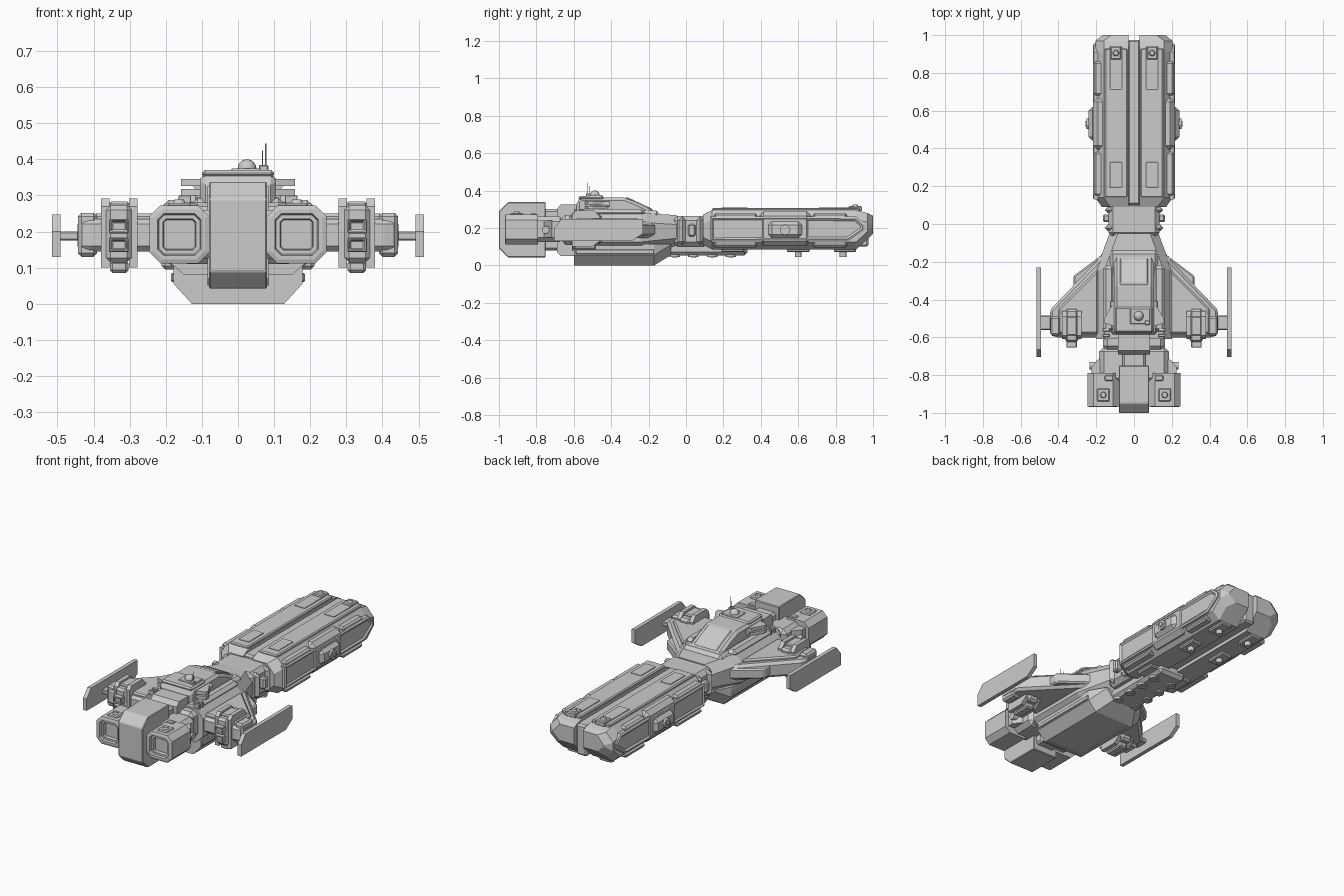
import bpy, bmesh
from mathutils import Vector, Matrix

if "Cube" in bpy.data.objects:
    bpy.data.objects.remove(bpy.data.objects["Cube"])


def make(name, bm, bevel=0, mirror=False):
    bmesh.ops.recalc_face_normals(bm, faces=bm.faces)
    me = bpy.data.meshes.new(name)
    bm.to_mesh(me)
    bm.free()
    ob = bpy.data.objects.new(name, me)
    bpy.context.collection.objects.link(ob)
    if bevel:
        m = ob.modifiers.new("Chamfer", 'BEVEL')
        m.width, m.segments, m.limit_method = bevel, 1, 'ANGLE'
    if mirror:
        ob.modifiers.new("Mirror", 'MIRROR').use_mirror_merge = False
    return ob


def loft(name, rings, bevel=0, mirror=False, steps=(), face_dir=None):
    """Skin equal-length rings; optional inset steps (thickness, depth) on faces toward face_dir."""
    bm = bmesh.new()
    vs = [[bm.verts.new(p) for p in r] for r in rings]
    n = len(rings[0])
    for a, b in zip(vs, vs[1:]):
        for i in range(n):
            bm.faces.new((a[i], a[(i + 1) % n], b[(i + 1) % n], b[i]))
    bm.faces.new(vs[0])
    bm.faces.new(vs[-1])
    bmesh.ops.recalc_face_normals(bm, faces=bm.faces)
    if face_dir:
        fs = [f for f in bm.faces if f.normal.dot(Vector(face_dir)) > 0.99]
        for t, d in steps:
            bmesh.ops.inset_individual(bm, faces=fs, thickness=t, depth=d)
    return make(name, bm, bevel, mirror)


def prism(name, pts, axis, a, b, **kw):
    put = {'x': lambda p, t: (t, p[0], p[1]), 'y': lambda p, t: (p[0], t, p[1]),
           'z': lambda p, t: (p[0], p[1], t)}[axis]
    return loft(name, [[put(p, t) for p in pts] for t in (a, b)], **kw)


def box(name, x0, x1, y0, y1, z0, z1, bevel=0, mirror=False, **kw):
    return prism(name, [(x0, y0), (x1, y0), (x1, y1), (x0, y1)], 'z', z0, z1,
                 bevel=bevel, mirror=mirror, **kw)


def disc(name, c, r, h, axis='z', mirror=False, r2=None, n=12):
    bm = bmesh.new()
    rot = {'x': Matrix.Rotation(1.5708, 4, 'Y'), 'y': Matrix.Rotation(1.5708, 4, 'X'),
           'z': Matrix()}[axis]
    bmesh.ops.create_cone(bm, cap_ends=True, segments=n, radius1=r, radius2=r if r2 is None else r2,
                          depth=h, matrix=Matrix.Translation(c) @ rot)
    return make(name, bm, 0, mirror)


def sym(pts):
    return pts + [(-x, z) for x, z in reversed(pts)]


# Cargo hull halves
def cargo_ring(y, xo, zb, zt):
    return [(x, y, z) for x, z in ((.03, zb), (xo - .045, zb), (xo, zb + .04),
                                   (xo, zt - .05), (xo - .045, zt), (.03, zt))]


loft("cargo_hull", [cargo_ring(.09, .17, .11, .27), cargo_ring(.14, .205, .085, .295),
                    cargo_ring(.91, .205, .085, .295), cargo_ring(.97, .205, .14, .28),
                    cargo_ring(1.0, .165, .168, .265)], mirror=True)
box("cargo_spine", -.035, .035, .10, .975, .10, .282, .01)
box("cargo_roof_plate", .035, .155, .14, .93, .28, .306, .006, True)
prism("cargo_side_panel", [(.13, .13), (.87, .13), (.955, .19), (.955, .22), (.91, .26), (.13, .26)],
      'x', .19, .212, mirror=True, steps=((.012, .006), (.012, -.008)), face_dir=(1, 0, 0))
for y0, y1 in ((.15, .38), (.68, .86)):
    box("cargo_shoulder_plate", .15, .212, y0, y1, .245, .278, .01, True)
    box("cargo_lower_plate", .15, .212, y0, y1, .095, .125, .01, True)
box("cargo_clamp", .14, .216, .39, .67, .105, .288, .025, True)
box("docking_port_base", .2, .24, .44, .62, .145, .235, .02, True)
disc("docking_port", (.242, .53, .19), .028, .02, 'x', True)
disc("docking_hub", (.247, .53, .19), .014, .022, 'x', True)
for y0, y1 in ((.71, .94), (.19, .33)):
    box("roof_hatch", .062, .13, y0, y1, .29, .312, .004, True, steps=((.006, -.004),), face_dir=(0, 0, 1))
box("roof_sensor_base", .068, .124, .87, .94, .30, .316, .005, True)
disc("roof_sensor", (.096, .905, .318), .02, .016, mirror=True, r2=.012)
for y in (.25, .60, .85):
    box("belly_hatch", .07, .14, y - .06, y + .06, .07, .1, .006, True)
disc("belly_sensor", (.1, .60, .065), .018, .04, mirror=True)
disc("belly_sensor_fore", (.1, .84, .065), .018, .04, mirror=True)

# Neck between hull and cargo
box("neck", -.135, .135, -.07, .12, .1, .265, .025)
for y in (-.02, .075):
    box("neck_collar", -.155, .155, y - .018, y + .018, .11, .26, .025)
box("neck_coupling", .12, .165, .01, .05, .155, .22, .008, True)
box("neck_keel", -.09, .09, -.13, .33, .052, .13, .018)
for i in range(4):
    disc("keel_port", (.06, -.06 + i * .1, .052), .028, .014, mirror=True)
    disc("keel_port_hub", (.06, -.06 + i * .1, .048), .014, .014, mirror=True)


# Main hull
def hull_ring(y, w, zb, zt):
    return [(x, y, z) for x, z in sym([(w - .05, zb), (w, zb + .045), (w, zt - .05), (w - .045, zt)])]


loft("main_hull", [hull_ring(-.61, .2, .08, .28), hull_ring(-.24, .2, .08, .28),
                   hull_ring(-.05, .13, .10, .268)])
box("hull_shoulder", .10, .165, -.57, -.22, .26, .3, .018, True)


def keel_ring(y, w, zb):
    return [(x, y, z) for x, z in sym([(w - .05, zb), (w, zb + .055), (w, .115)])]


loft("keel", [keel_ring(-.6, .178, 0), keel_ring(-.17, .178, 0), keel_ring(-.08, .125, .055)],
     steps=((.02, 0), (.004, -.004)), face_dir=(0, 0, -1))
box("keel_rail", .16, .186, -.59, -.17, .06, .085, .004, True)

# Bridge superstructure
prism("bridge", [(-.585, .25), (-.585, .345), (-.56, .362), (-.33, .362), (-.26, .335), (-.15, .28), (-.15, .25)],
      'x', -.105, .105, bevel=.022)
box("bridge_plinth", -.13, .13, -.59, -.14, .25, .292, .018)
prism("windscreen", [(-.33, .355), (-.315, .365), (-.18, .302), (-.18, .28)], 'x', -.075, .075, bevel=.005)
box("bridge_roof", -.1, .1, -.575, -.44, .35, .37, .008)
for z0, z1 in ((.3, .318), (.326, .345)):
    prism("bridge_fin", [(.08, -.40), (.11, -.42), (.158, -.5), (.158, -.525), (.11, -.54), (.08, -.54)],
          'z', z0, z1, mirror=True)
disc("bridge_side_thruster", (.11, -.46, .328), .014, .1, 'y', True)
box("sensor_base", -.02, .085, -.53, -.445, .365, .375, .004)
bm = bmesh.new()
bmesh.ops.create_uvsphere(bm, u_segments=20, v_segments=12, radius=.026,
                          matrix=Matrix.Translation((.025, -.487, .374)))
for f in bm.faces:
    f.smooth = True
make("sensor_dome", bm)
box("antenna_base", .058, .084, -.535, -.51, .365, .385, .003)
disc("antenna_tall", (.077, -.525, .41), .0018, .068, n=6)
disc("antenna_short", (.068, -.515, .40), .0018, .05, n=6)
for y in (-.59, -.56):
    box("deck_vent", .13, .165, y - .008, y + .008, .27, .30, .002, True)

# Aft body and engines
prism("aft_body", [(-.69, .07), (-.67, .05), (-.57, .05), (-.57, .325), (-.67, .325), (-.69, .3)], 'x', -.085, .085)
box("aft_connector", -.062, .062, -.77, -.66, .08, .3, .012)
box("engine_mount", -.185, .185, -.84, -.65, .125, .26, .025)
box("engine_mount_band", -.165, .165, -.67, -.58, .11, .27, .025)
prism("centre_engine", [(-1, .09), (-.95, .042), (-.75, .042), (-.75, .338), (-.95, .338), (-1, .29)],
      'x', -.08, .08, bevel=.004)
c = .03
prism("side_engine", [(.08, .112 + c), (.08 + c, .112), (.245 - c, .112), (.245, .112 + c), (.245, .272 - c),
                      (.245 - c, .272), (.08 + c, .272), (.08, .272 - c)], 'y', -.965, -.79, mirror=True,
      steps=((.012, .004), (.012, 0), (.004, -.012), (.012, 0), (.003, -.02)), face_dir=(0, -1, 0))
prism("engine_cheek", [(.17, -.71), (.195, -.72), (.225, -.76), (.225, -.8), (.17, -.8)], 'z', .15, .24, mirror=True)
disc("engine_cheek_nozzle", (.21, -.75, .19), .02, .05, 'x', True)
box("engine_cap_base", .13, .195, -.94, -.87, .265, .279, .005, True)
disc("engine_cap", (.163, -.905, .28), .02, .018, mirror=True, r2=.013)
box("engine_bracket", .11, .155, -.83, -.80, .25, .278, .004, True)

# Wings, wing guns and end plates
prism("wing", [(.15, -.15), (.19, -.19), (.445, -.455), (.445, -.585), (.42, -.6), (.15, -.6)], 'z', .145, .235,
      bevel=.018, mirror=True)
prism("wing_root", [(.12, -.13), (.18, -.17), (.32, -.275), (.32, -.42), (.12, -.42)], 'z', .16, .22,
      bevel=.008, mirror=True)
prism("wing_upper_plate", [(.19, -.24), (.40, -.45), (.40, -.58), (.19, -.58)], 'z', .22, .25,
      bevel=.008, mirror=True)
box("wing_tip_block", .39, .443, -.59, -.49, .13, .252, .01, True)
box("wing_gun_core", .295, .365, -.625, -.45, .115, .272, .012, True)
for x in (.29, .368):
    prism("wing_gun_rail", [(-.61, .1), (-.5, .1), (-.46, .13), (-.46, .26), (-.49, .292), (-.59, .292), (-.61, .27)],
          'x', x - .012, x + .012, mirror=True)
box("wing_gun_cap", .3, .358, -.59, -.49, .26, .283, .006, True)
box("wing_gun_foot", .303, .355, -.6, -.48, .085, .12, .008, True)
for z in (.163, .215):
    box("wing_gun_nozzle", .303, .357, -.655, -.6, z - .02, z + .02, .003, True,
        steps=((.008, 0), (.003, -.012)), face_dir=(0, -1, 0))
box("end_plate_strut", .43, .5, -.56, -.485, .175, .2, .004, True)
prism("end_plate", [(-.705, .13), (-.29, .13), (-.23, .17), (-.23, .248), (-.665, .248), (-.705, .2)],
      'x', .492, .515, mirror=True)
